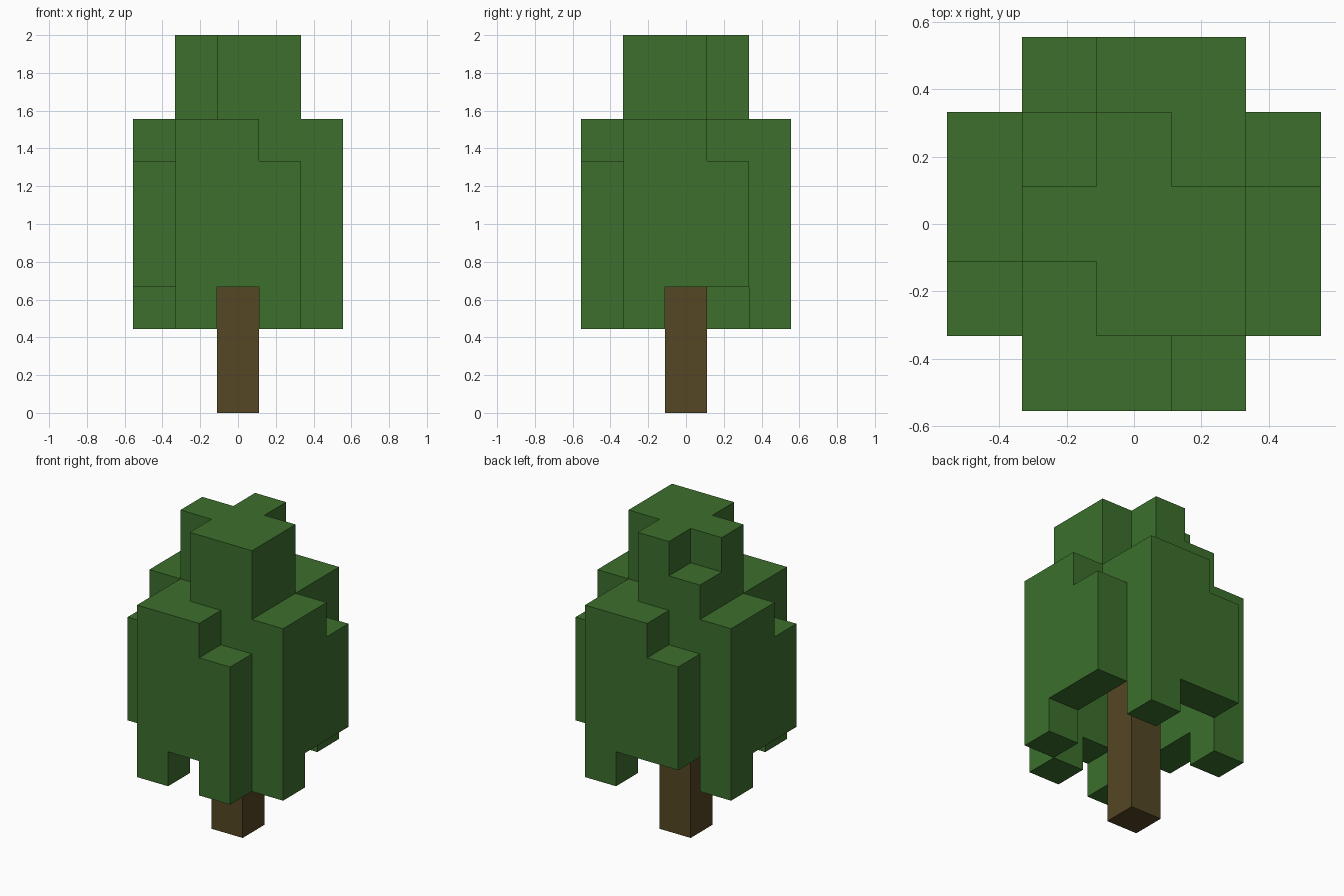
import bpy
import bmesh
from mathutils import Vector

UNIT = 2 / 9  # edge of one block

cube = bpy.data.objects.get("Cube")
if cube:
    bpy.data.objects.remove(cube, do_unlink=True)


def make_material(name, colour):
    mat = bpy.data.materials.new(name)
    mat.use_nodes = True
    mat.diffuse_color = (*colour, 1)
    bsdf = next(n for n in mat.node_tree.nodes if n.type == "BSDF_PRINCIPLED")
    bsdf.inputs["Base Color"].default_value = (*colour, 1)
    bsdf.inputs["Roughness"].default_value = 0.9
    return mat


def column(x, y, bottom, top):
    """Blocks stacked in one column, from level bottom up to level top."""
    return {(x, y, z) for z in range(bottom, top)}


def build_blocks(name, cells, mat):
    """Outer skin of a set of blocks, with flat areas merged."""
    bm = bmesh.new()
    for cell in cells:
        centre = Vector(cell) + Vector((0, 0, 0.5))
        for axis in range(3):
            for sign in (-1, 1):
                normal = Vector((0, 0, 0))
                normal[axis] = sign
                if tuple(int(c + n) for c, n in zip(cell, normal)) in cells:
                    continue
                u = Vector((0, 0, 0))
                u[(axis + 1) % 3] = 0.5
                v = normal.cross(u)
                mid = centre + normal / 2
                corners = (mid - u - v, mid + u - v, mid + u + v, mid - u + v)
                bm.faces.new([bm.verts.new(c * UNIT) for c in corners])
    bmesh.ops.remove_doubles(bm, verts=bm.verts, dist=0.001)
    bmesh.ops.dissolve_limit(bm, angle_limit=0.01, verts=bm.verts, edges=bm.edges)
    mesh = bpy.data.meshes.new(name)
    bm.to_mesh(mesh)
    bm.free()
    mesh.materials.append(mat)
    obj = bpy.data.objects.new(name, mesh)
    bpy.context.collection.objects.link(obj)
    return obj


leaf_green = make_material("leaf green", (0.045, 0.159, 0.026))
bark_brown = make_material("bark brown", (0.089, 0.061, 0.018))

canopy = set()

# Front and back walls of foliage, turned half round from each other
for s in (1, -1):
    canopy |= column(-s, -2 * s, 2, 7)
    canopy |= column(0, -2 * s, 3, 7)
    canopy |= column(s, -2 * s, 2 if s == 1 else 3, 6)

# Side walls of foliage
for s in (1, -1):
    canopy |= column(2 * s, -s, 2, 7)
    canopy |= column(2 * s, 0, 3, 7)
    canopy |= column(2 * s, s, 3, 6)

# Roof over the hollow around the trunk
for x in (-1, 0, 1):
    for y in (-1, 0, 1):
        canopy |= column(x, y, 6, 7)

# Crown, with three corners cut away, one of them only partly
for x, y in ((0, 0), (-1, 0), (1, 0), (0, -1), (0, 1), (1, -1)):
    canopy |= column(x, y, 7, 9)
canopy |= column(-1, 1, 7, 8)

build_blocks("canopy", canopy, leaf_green)

# Trunk, reaching up to the roof of the canopy
build_blocks("trunk", column(0, 0, 0, 6), bark_brown)
